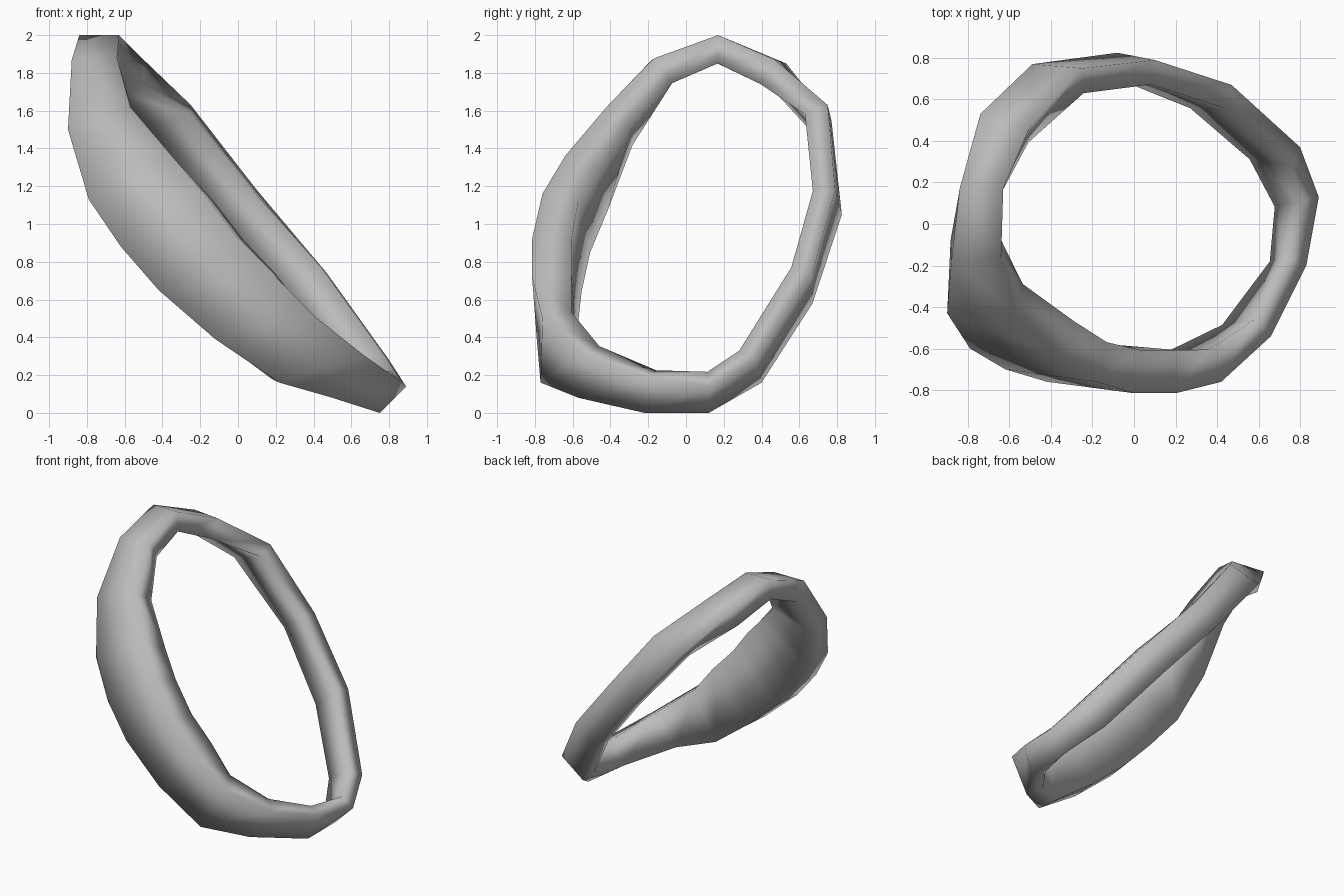
import bpy, bmesh
from mathutils import Vector

cube = bpy.data.objects.get("Cube")
if cube:
    bpy.data.objects.remove(cube, do_unlink=True)

# Outer rims of the band, counted anticlockwise from the narrow left side
upper_rim = [Vector(p) for p in (
    (.89, .13, .14), (.80, .37, .28), (.47, .67, .74), (.10, .79, 1.18),
    (-.25, .75, 1.63), (-.50, .47, 1.87), (-.63, .17, 2.0), (-.64, -.16, 1.88),
    (-.57, -.42, 1.62), (-.35, -.64, 1.36), (-.18, -.76, 1.16), (0, -.815, .92),
    (.20, -.815, .72), (.42, -.76, .50), (.66, -.54, .31), (.83, -.20, .19))]
lower_rim = [Vector(p) for p in (
    (.75, .12, 0), (.60, .40, .16), (.30, .67, .58), (-.08, .825, 1.05),
    (-.49, .77, 1.55), (-.74, .53, 1.85), (-.84, .17, 2.0), (-.88, -.18, 1.87),
    (-.90, -.43, 1.50), (-.79, -.60, 1.13), (-.62, -.70, .88), (-.42, -.76, .65),
    (-.12, -.79, .39), (.22, -.77, .16), (.50, -.57, .08), (.75, -.22, 0))]
# Wall thickness at each section, heaviest behind the broad face
wall = (.11, .11, .12, .12, .13, .15, .15, .16, .17, .20, .20, .21, .21, .17, .12, .11)
N = len(wall)


def inner_rim(rim):
    """Offset a rim inward, square to the band's outer face."""
    points = []
    for i in range(N):
        along = rim[(i + 1) % N] - rim[i - 1]
        across = upper_rim[i] - lower_rim[i]
        points.append(rim[i] - along.cross(across).normalized() * wall[i])
    return points


# Band: four rims joined into a closed loop of quads
rows = (lower_rim, upper_rim, inner_rim(upper_rim), inner_rim(lower_rim))
bm = bmesh.new()
verts = [[bm.verts.new(p) for p in row] for row in rows]
for r in range(4):
    a, b = verts[r], verts[(r + 1) % 4]
    for i in range(N):
        j = (i + 1) % N
        bm.faces.new((a[i], a[j], b[j], b[i]))
bmesh.ops.recalc_face_normals(bm, faces=bm.faces)
for f in bm.faces:
    f.smooth = True
mesh = bpy.data.meshes.new("ring_band")
bm.to_mesh(mesh)
bm.free()
band = bpy.data.objects.new("ring_band", mesh)
bpy.context.collection.objects.link(band)

# Plain grey metal
grey = bpy.data.materials.new("grey")
grey.use_nodes = True
colour = (.5, .5, .5, 1)
grey.diffuse_color = colour
grey.node_tree.nodes["Principled BSDF"].inputs["Base Color"].default_value = colour
mesh.materials.append(grey)
